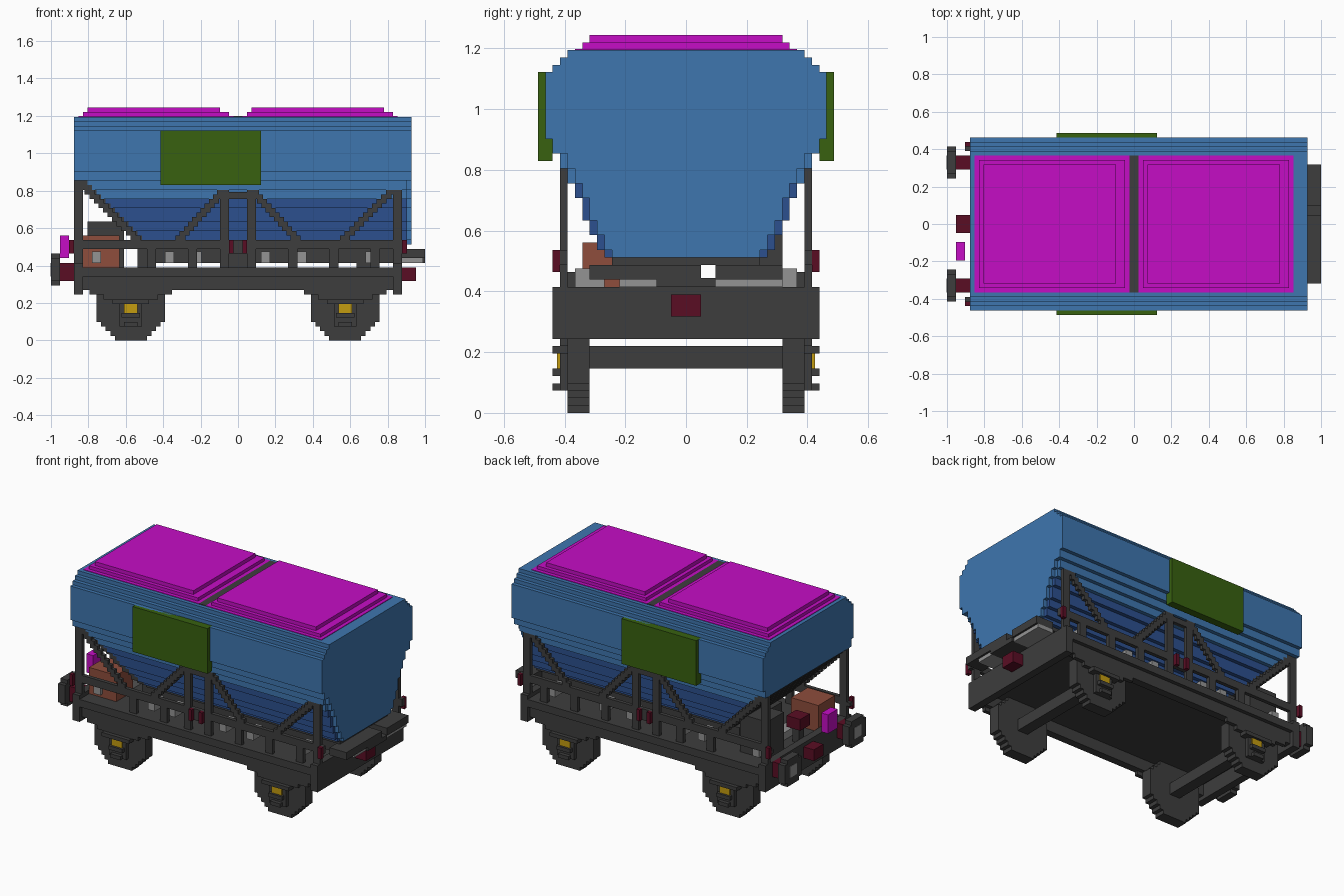
import bpy, bmesh, math
from mathutils import Vector

if "Cube" in bpy.data.objects:
    bpy.data.objects.remove(bpy.data.objects["Cube"], do_unlink=True)

U = 2 / 82  # one block; every measurement below is in blocks


def make_mat(name, rgb):
    lin = [((c / 255 + 0.055) / 1.055) ** 2.4 if c > 10 else c / 255 / 12.92 for c in rgb]
    m = bpy.data.materials.new(name)
    m.use_nodes = True
    m.diffuse_color = (*lin, 1)
    m.node_tree.nodes["Principled BSDF"].inputs["Base Color"].default_value = (*lin, 1)
    return m


BLUE = make_mat("light blue", (62, 118, 175))
NAVY = make_mat("dark blue", (44, 80, 142))
MAGENTA = make_mat("magenta", (197, 13, 197))
GREEN = make_mat("green", (56, 97, 16))
DARK = make_mat("charcoal", (61, 61, 61))
RED = make_mat("dark red", (90, 13, 36))
BROWN = make_mat("brown", (142, 77, 60))
GREY = make_mat("light grey", (148, 148, 148))
YELLOW = make_mat("yellow", (196, 156, 16))


def blocks(name, mat, boxes, mirror_y=False):
    """One object from boxes given as (x0, x1, y0, y1, z0, z1)."""
    bm = bmesh.new()
    boxes = list(boxes)
    if mirror_y:
        boxes += [(a, b, -d, -c, e, f) for a, b, c, d, e, f in boxes]
    for x0, x1, y0, y1, z0, z1 in boxes:
        vs = bmesh.ops.create_cube(bm, size=1)["verts"]
        for v in vs:
            v.co = Vector(((x0 + x1) / 2 + v.co.x * (x1 - x0),
                           (y0 + y1) / 2 + v.co.y * (y1 - y0),
                           (z0 + z1) / 2 + v.co.z * (z1 - z0))) * U
    me = bpy.data.meshes.new(name)
    bm.to_mesh(me)
    bm.free()
    me.materials.append(mat)
    ob = bpy.data.objects.new(name, me)
    bpy.context.collection.objects.link(ob)
    return ob


# Hopper: half width for each height band
bands = [(21, 22, 11), (22, 24, 12), (24, 26, 13), (26, 29, 14), (29, 31, 15), (31, 33, 16),
         (33, 35, 17), (35, 37, 18), (37, 46, 19), (46, 47, 18), (47, 48, 17), (48, 49, 16)]
upper, lower, slope, panel = [], [], [], []
for z0, z1, w in bands:
    if z0 >= 35:
        upper.append((-36, 38, -w, w, z0, z1))
        continue
    for z in range(z0, z1):
        x = -36 + (35 - z)  # stepped sloping end
        slope.append((x, x + 2, -w, w, z, z + 1))
        (upper if z >= 31 else lower).append((x + 2, 37, -w, w, z, z + 1))
    panel.append((37, 38, -w + 1, w - 1, z0, z1))
blocks("hopper_upper", BLUE, upper)
blocks("hopper_lower", NAVY, lower)
blocks("hopper_sloping_end", DARK, slope)
blocks("hopper_end_panel", BLUE, panel)

# Roof hatches, each in two steps on a thin base plate
blocks("roof_hatches", MAGENTA, [
    (-35, -1, -15, 15, 49, 49.15), (1, 35, -15, 15, 49, 49.15),
    (-34, -2, -14, 14, 49, 50), (2, 34, -14, 14, 49, 50),
    (-33, -4, -13, 13, 50, 51), (3, 32, -13, 13, 50, 51)])
blocks("roof_centre_strip", DARK, [(-1, 1, -15, 15, 49, 49.15)])
blocks("side_boards", GREEN, [(-17, 5, 18, 20, 34, 46)], True)

# Side posts, rails and diagonal braces
frame = [(-36, -34, 16, 17, 16, 35), (34, 36, 16, 17, 16, 33), (-4, -2, 16, 17, 20, 33),
         (2, 4, 16, 17, 20, 33), (-4, 4, 16, 17, 31, 32.5), (-36, 37, 16, 17, 20, 22)]


def brace(x0, z0, x1, z1):
    n = z0 - z1
    for i in range(n):
        x = x0 + (x1 - x0) * (i + 0.5) / n
        frame.append((x - 1.1, x + 1.1, 16, 17, z0 - i - 1, z0 - i))


brace(-35, 35, -21, 21)
brace(-3, 33, -14, 21)
brace(3, 33, 14, 21)
brace(34, 33, 22, 21)
for x in (-20, -11, -4, 2, 11, 20, 29):
    frame.append((x, x + 2, 16, 17, 16, 20))
blocks("side_frames", DARK, frame, True)

# Underframe: floor, sills, end beams and hopper bearers
blocks("floor", DARK, [(-34, 34, -15, 15, 14, 16)])
blocks("sills", DARK, [(-34, 34, 15, 17, 11, 16), (-34, 34, 17, 18, 14, 16)], True)
blocks("end_beams", DARK, [(s - 1, s + 1, -18, 18, 10, 17) for s in (-35, 35)])
blocks("hopper_bearers", DARK, [(-20, 37, -10, 10, 20, 21), (-22, 36, -9, -4, 17, 20),
                                (-22, 36, 4, 9, 17, 20), (-22, -18, -9, 9, 16, 18),
                                (-2, 2, -9, 9, 16, 18), (26, 30, -9, 9, 16, 18)])
blocks("end_platform", DARK, [(36, 41, -13, -4, 18, 20), (36, 41, 4, 13, 18, 20),
                              (36, 41, -4, 2, 17, 20), (36, 41, 2, 4, 17, 18.2)])
blocks("platform_supports", GREY, [(36, 40.5, -9, -4, 17, 18), (36, 40.5, 4, 13, 17, 18)])
blocks("deck_fittings", GREY, [(x, x + 2, 11, 15, 17, 19.5) for x in (-32, -16, -10, 5, 13, 28)]
       + [(-30, -27, 0, 6, 16, 18)], True)

# Equipment on the open end
blocks("equipment_box", BROWN, [(-34, -26, -14, -7, 16, 23)])
blocks("equipment_cabinet", DARK, [(-33, -25, 6, 13, 16, 26)])
blocks("valve_box", RED, [(-35, -31, -2, 2, 20, 23)])
blocks("valve_stand", DARK, [(-34, -32, -1, 1, 16, 20)])
blocks("end_plate", MAGENTA, [(-39, -37, -8, -4, 18, 23)])
blocks("side_lamps", RED, [(-37, -36, 17, 18, 19, 22), (36, 37, 17, 18, 19, 22),
                           (-2, -1, 17, 18, 19, 22), (1, 2, 17, 18, 19, 22)], True)
blocks("lamp_brackets", DARK, [(-37, -36, 16, 17, 20, 21), (-2, 2, 16, 17, 19, 20)], True)

# Couplings and buffers
blocks("couplings", RED, [(-39, -36, -2, 2, 13, 16), (36, 39, -2, 2, 13, 16)])
blocks("buffer_shanks", RED, [(-39, -36, 12, 15, 13, 17)], True)
blocks("buffer_heads", DARK, [(-41, -39, 11, 16, 12, 19), (-41, -39, 10, 17, 13, 18)], True)
blocks("buffer_faces", GREY, [(-41.1, -41, 12, 15, 14, 17)], True)

# Wheels from stacked rows, with axles, springs and axle boxes
wheels, springs, hubs, axles = [], [], [], []
for cx in (-23.5, 23.5):
    for z in range(15):
        w = math.floor(math.sqrt(7.7 ** 2 - (z - 7) ** 2)) + 0.5
        w = min(w, 7.5)
        wheels.append((cx - w, cx + w, 13, 16, z, z + 1))
    axles.append((cx - 1.5, cx + 1.5, -13, 13, 6, 9))
    for w, y, z0, z1 in ((9, 17, 10, 11), (6, 17, 9, 10), (4, 18, 8, 9), (2.5, 17, 3, 8),
                         (2, 18, 5, 6), (1.5, 18, 3, 4)):
        springs.append((cx - w, cx + w, 16, y, z0, z1))
    hubs.append((cx - 1.5, cx + 1.5, 17, 17.4, 6, 8))
blocks("wheels", DARK, wheels, True)
blocks("axles", DARK, axles)
blocks("springs_and_axle_boxes", DARK, springs, True)
blocks("axle_box_covers", YELLOW, hubs, True)
